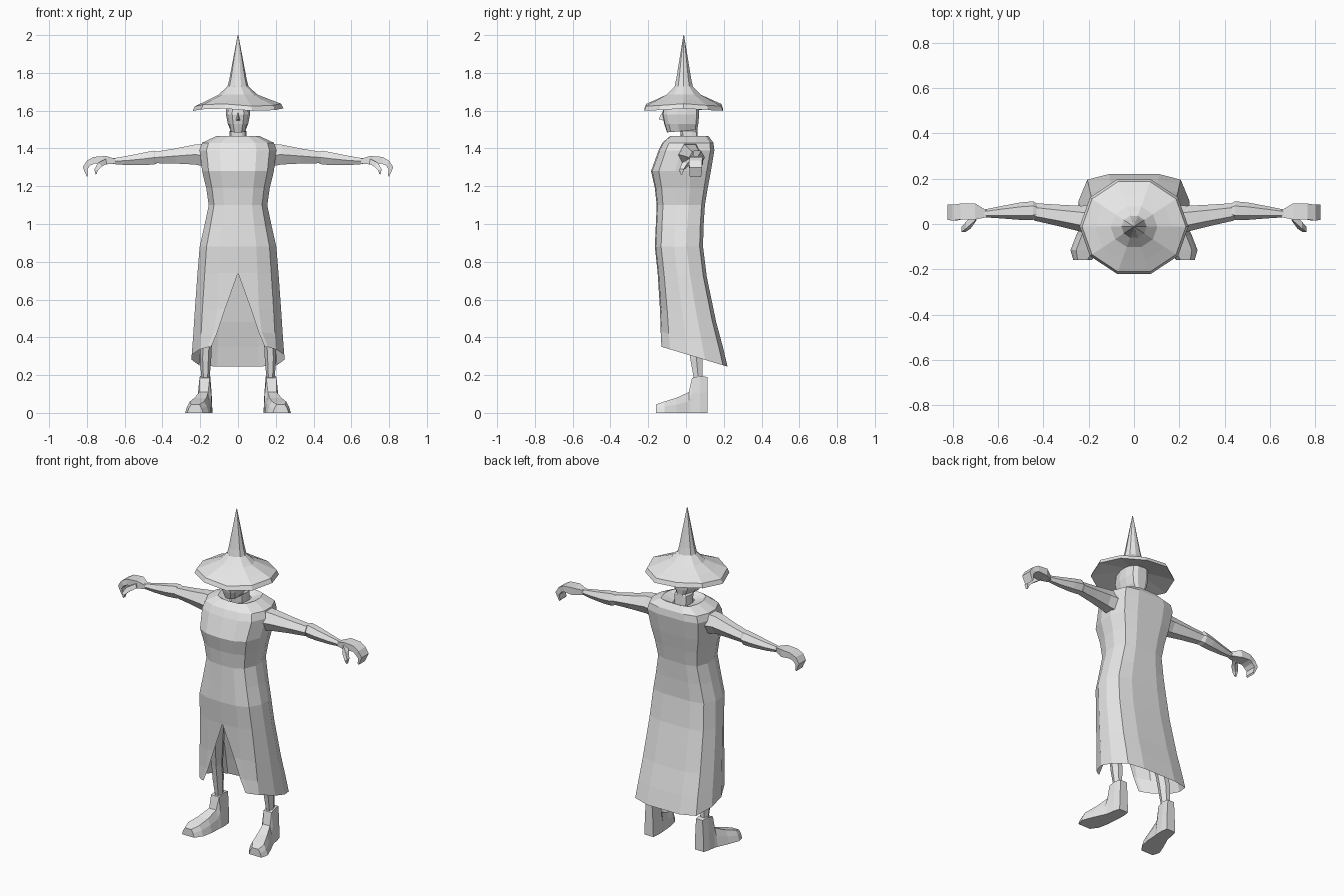
import bpy, bmesh, math

grey = bpy.data.materials.new("plain_grey")
grey.diffuse_color = (0.8, 0.8, 0.8, 1)


def finish(name, bm, mirror=False):
    bmesh.ops.recalc_face_normals(bm, faces=bm.faces)
    me = bpy.data.meshes.new(name)
    bm.to_mesh(me)
    bm.free()
    me.materials.append(grey)
    ob = bpy.data.objects.new(name, me)
    bpy.context.collection.objects.link(ob)
    if mirror:
        m = ob.modifiers.new("mirror", 'MIRROR')
        m.merge_threshold = 0.002
    return ob


def loft(name, rings, closed=True, caps=(True, True), mirror=False):
    """Skin a list of equally sized point rings."""
    bm = bmesh.new()
    rows = [[bm.verts.new(p) for p in r] for r in rings]
    n = len(rings[0])
    for a, b in zip(rows, rows[1:]):
        for i in range(n if closed else n - 1):
            j = (i + 1) % n
            bm.faces.new((a[i], a[j], b[j], b[i]))
    if closed and caps[0]:
        bm.faces.new(rows[0])
    if closed and caps[1]:
        bm.faces.new(rows[-1])
    return finish(name, bm, mirror)


# Half outline, front centre to back centre: width fraction, depth fraction
HALF = [(0, 0), (.48, .02), (.82, .13), (1, .4), (1, .66), (.84, .93), (.45, 1), (0, 1)]


def half_ring(zf, zb, w, yf, yb, gap=0):
    pts = []
    for i, (fx, fy) in enumerate(HALF):
        x = fx * w
        if i < 3:
            x = max(x, gap + .018 * i)
        pts.append((x, yf + (yb - yf) * fy, zf + (zb - zf) * fy))
    return pts


# Robe with an open slit at the lower front
robe = [(1.44, 1.44, .05, -.04, .08, 0), (1.45, 1.455, .085, -.07, .10, 0),
        (1.465, 1.465, .115, -.085, .12, 0), (1.43, 1.43, .19, -.125, .145, 0),
        (1.39, 1.39, .203, -.145, .15, 0), (1.28, 1.28, .19, -.185, .132, 0),
        (1.19, 1.19, .168, -.165, .115, 0), (1.10, 1.10, .155, -.155, .10, 0),
        (.99, .99, .178, -.16, .093, 0), (.88, .88, .203, -.165, .09, 0),
        (.74, .72, .215, -.15, .11, 0), (.55, .48, .23, -.138, .16, .068),
        (.43, .35, .238, -.134, .195, .108), (.35, .245, .245, -.13, .22, .142)]
loft("robe", [half_ring(*r) for r in robe], closed=False, mirror=True)

# Head and neck
head = [(1.42, 1.42, .045, -.025, .065), (1.495, 1.49, .046, -.03, .06),
        (1.485, 1.50, .034, -.10, .06), (1.53, 1.53, .054, -.115, .065),
        (1.58, 1.58, .064, -.125, .07), (1.67, 1.67, .06, -.11, .07)]
loft("head", [half_ring(*r) for r in head], closed=False, mirror=True)

# Nose
bm = bmesh.new()
top, left, right, tip = [bm.verts.new(p) for p in
                         ((0, -.115, 1.61), (-.016, -.108, 1.545),
                          (.016, -.108, 1.545), (0, -.145, 1.555))]
for f in ((top, left, tip), (top, tip, right), (left, right, tip)):
    bm.faces.new(f)
finish("nose", bm)

# Pointed hat with a wide, slightly wavy brim
SIDES = 10
hat = [(.06, 1.645, 0), (.233, 1.605, .007), (.222, 1.63, .007), (.165, 1.655, .004),
       (.10, 1.685, 0), (.054, 1.728, 0), (.044, 1.77, 0), (.002, 2.0, 0)]
rings = []
for r, z, wave in hat:
    ring = []
    for i in range(SIDES):
        a = math.tau * (i + .5) / SIDES + math.pi / 2
        ring.append((r * math.cos(a) / math.cos(math.pi / SIDES) * .98,
                     r * math.sin(a) * .94 - .012, z + wave * math.cos(3 * a)))
    rings.append(ring)
loft("hat", rings)


# Arms: six-sided sections along x
def arm_ring(x, z0, z1, y0, y1):
    zm, a, b = (z0 + z1) / 2, y0 + (y1 - y0) * .25, y0 + (y1 - y0) * .75
    return [(x, y0, zm), (x, a, z1), (x, b, z1), (x, y1, zm), (x, b, z0), (x, a, z0)]


loft("sleeve", [arm_ring(*s) for s in (
    (.15, 1.30, 1.425, -.05, .09), (.23, 1.315, 1.42, -.035, .08),
    (.33, 1.32, 1.40, -.01, .085), (.44, 1.322, 1.382, .015, .092))], mirror=True)
loft("forearm", [arm_ring(*s) for s in (
    (.42, 1.325, 1.38, .03, .085), (.445, 1.315, 1.388, .018, .10),
    (.50, 1.312, 1.378, .018, .095), (.59, 1.312, 1.36, .025, .078),
    (.67, 1.318, 1.346, .03, .062))], mirror=True)


# Curled hands: upper point, lower point and depth range
def box_ring(xa, za, xb, zb, y0, y1):
    return [(xa, y0, za), (xa, y1, za), (xb, y1, zb), (xb, y0, zb)]


loft("hand", [box_ring(*s) for s in (
    (.65, 1.345, .65, 1.32, .03, .06), (.70, 1.36, .705, 1.315, .02, .09),
    (.765, 1.355, .76, 1.32, .02, .09), (.80, 1.335, .782, 1.31, .015, .085),
    (.822, 1.30, .798, 1.29, .018, .085), (.80, 1.25, .793, 1.258, .02, .08))], mirror=True)
loft("thumb", [box_ring(*s) for s in (
    (.70, 1.345, .695, 1.318, .015, .05), (.74, 1.325, .72, 1.305, -.02, .01),
    (.76, 1.29, .742, 1.285, -.035, -.012), (.755, 1.262, .748, 1.265, -.03, -.018))],
    mirror=True)

# Legs
rings = []
for x, y, z, r in ((.12, -.02, .88, .065), (.145, 0, .62, .058), (.168, .04, .38, .038),
                   (.172, .055, .29, .038), (.172, .068, .15, .024)):
    rings.append([(x + r * .8 * math.cos(math.tau * i / 6),
                   y + r * math.sin(math.tau * i / 6), z) for i in range(6)])
loft("leg", rings, mirror=True)


# Boots, toes turned outward: sections from heel to toe
def boot_ring(y, x0, x1, h, inset):
    m = h * .55
    return [(x0, y, 0), (x1, y, 0), (x1 - inset * .4, y, m), (x1 - inset, y, h),
            (x0 + inset, y, h), (x0 + inset * .4, y, m)]


loft("boot", [boot_ring(*s) for s in (
    (.115, .14, .20, .19, .008), (.075, .135, .212, .195, .012),
    (.032, .136, .218, .185, .014), (.015, .138, .225, .11, .02),
    (-.05, .142, .255, .08, .025), (-.115, .155, .28, .06, .025),
    (-.158, .185, .268, .045, .02))], mirror=True)
